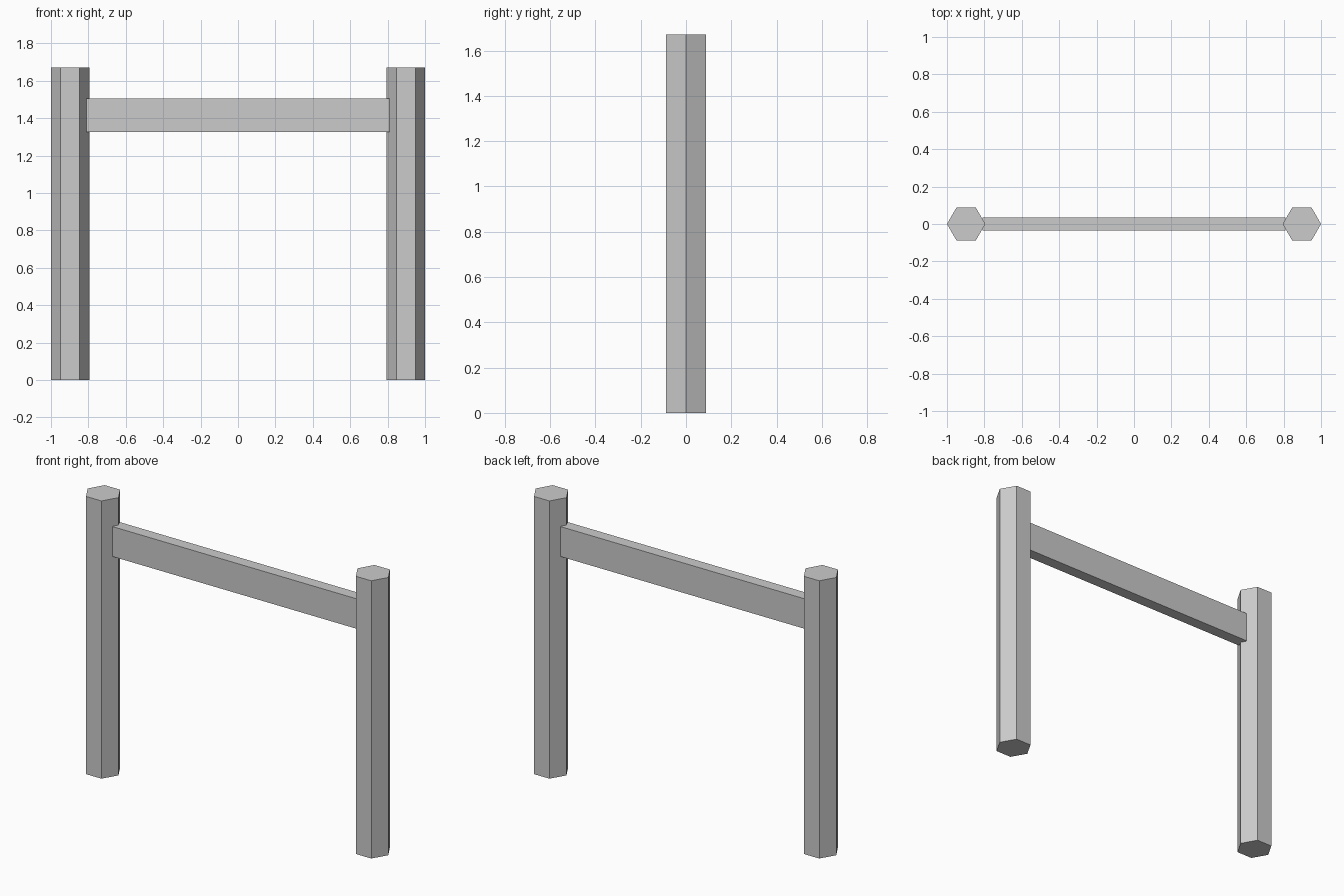
import bpy
import bmesh
from math import cos, sin, tau
from mathutils import Matrix

cube = bpy.data.objects.get("Cube")
if cube:
    bpy.data.objects.remove(cube, do_unlink=True)

POST_X, POST_RADIUS, POST_HEIGHT = 0.8975, 0.1025, 1.67
BEAM_SIZE, BEAM_Z = (1.62, 0.07, 0.18), 1.415

grey = bpy.data.materials.new("plain grey")
grey.use_nodes = True
grey.diffuse_color = (0.6, 0.6, 0.6, 1)
grey.node_tree.nodes["Principled BSDF"].inputs["Base Color"].default_value = grey.diffuse_color


def add_object(name, bm, location):
    bmesh.ops.recalc_face_normals(bm, faces=bm.faces)
    mesh = bpy.data.meshes.new(name)
    bm.to_mesh(mesh)
    bm.free()
    mesh.materials.append(grey)
    obj = bpy.data.objects.new(name, mesh)
    obj.location = location
    bpy.context.collection.objects.link(obj)


# Six-sided posts with a corner pointing along x
for name, side in (("left_post", 1), ("right_post", -1)):
    bm = bmesh.new()
    corners = [bm.verts.new((POST_RADIUS * cos(tau * i / 6), POST_RADIUS * sin(tau * i / 6), 0))
               for i in range(6)]
    base = bm.faces.new(corners)
    top = bmesh.ops.extrude_face_region(bm, geom=[base], use_keep_orig=True)
    top_verts = [v for v in top["geom"] if isinstance(v, bmesh.types.BMVert)]
    bmesh.ops.translate(bm, verts=top_verts, vec=(0, 0, POST_HEIGHT))
    add_object(name, bm, (side * POST_X, 0, 0))

# Crossbeam whose ends run slightly into the posts
bm = bmesh.new()
bmesh.ops.create_cube(bm, size=1, matrix=Matrix.Diagonal((*BEAM_SIZE, 1)))
add_object("crossbeam", bm, (0, 0, BEAM_Z))
